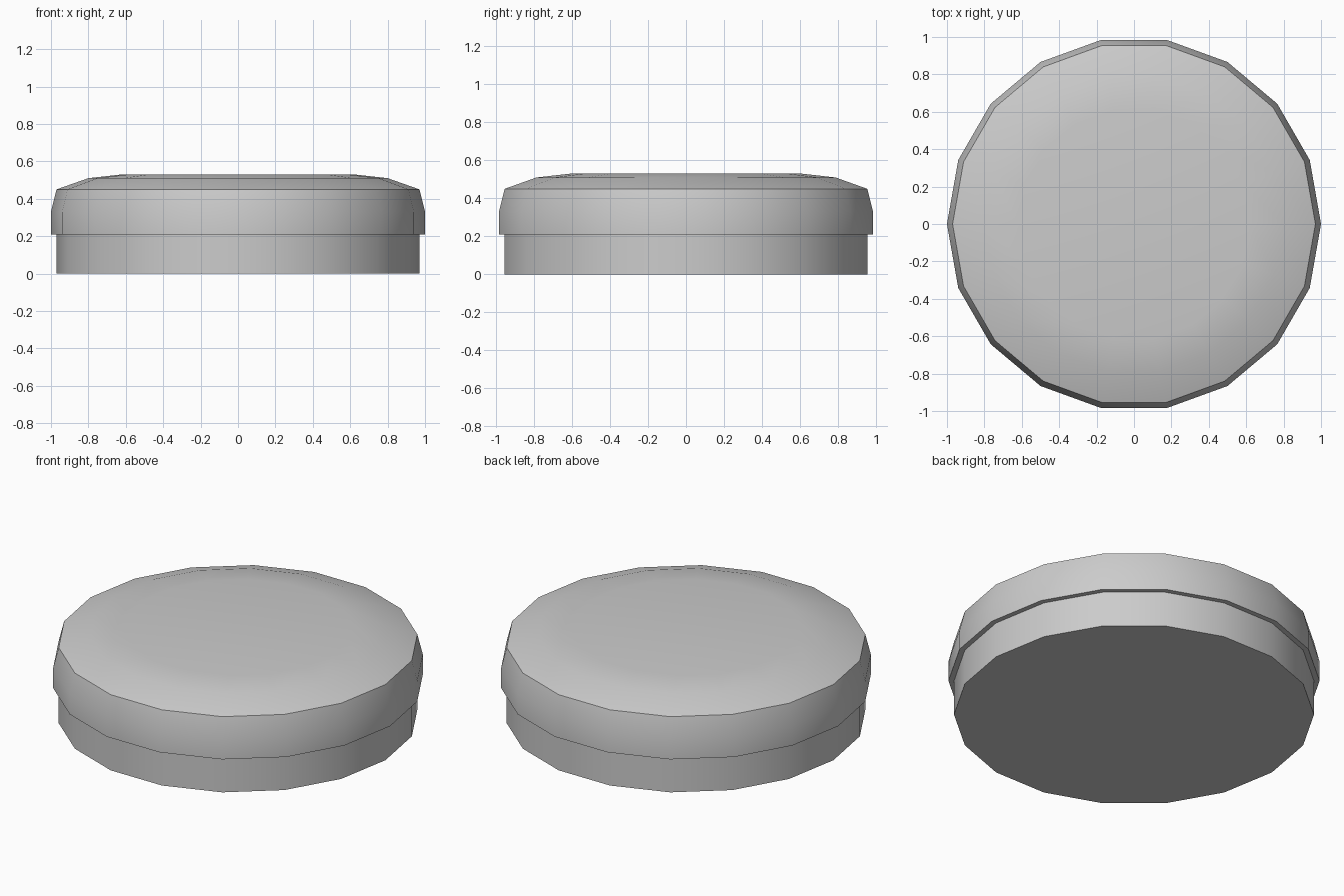
import bpy, bmesh
from math import cos, sin, tau, radians

if "Cube" in bpy.data.objects:
    bpy.data.objects.remove(bpy.data.objects["Cube"])

SIDES = 18


def lathe(name, profile, cap_start=False, cap_end=False):
    """Revolve (radius, z) points around z, optionally closing either end."""
    bm = bmesh.new()
    rings = [[bm.verts.new((r * cos(tau * i / SIDES), r * sin(tau * i / SIDES), z))
              for i in range(SIDES)] for r, z in profile]
    for a, b in zip(rings, rings[1:]):
        for i in range(SIDES):
            j = (i + 1) % SIDES
            bm.faces.new((a[i], a[j], b[j], b[i]))
    if cap_start:
        bm.faces.new(rings[0][::-1])
    if cap_end:
        bm.faces.new(rings[-1])
    mesh = bpy.data.meshes.new(name)
    bm.to_mesh(mesh)
    bm.free()
    obj = bpy.data.objects.new(name, mesh)
    bpy.context.collection.objects.link(obj)
    bpy.ops.object.select_all(action='DESELECT')
    obj.select_set(True)
    bpy.context.view_layer.objects.active = obj
    bpy.ops.object.shade_smooth_by_angle(angle=radians(30))
    return obj


# Straight-walled lower drum
lathe("base", [(0.97, 0), (0.97, 0.21)], cap_start=True)

# Overhanging lid with a bevelled shoulder and shallow crowned top
lathe("lid", [(0.97, 0.21), (1.0, 0.21), (1.0, 0.33), (0.97, 0.45),
              (0.80, 0.51), (0.62, 0.53)], cap_end=True)
